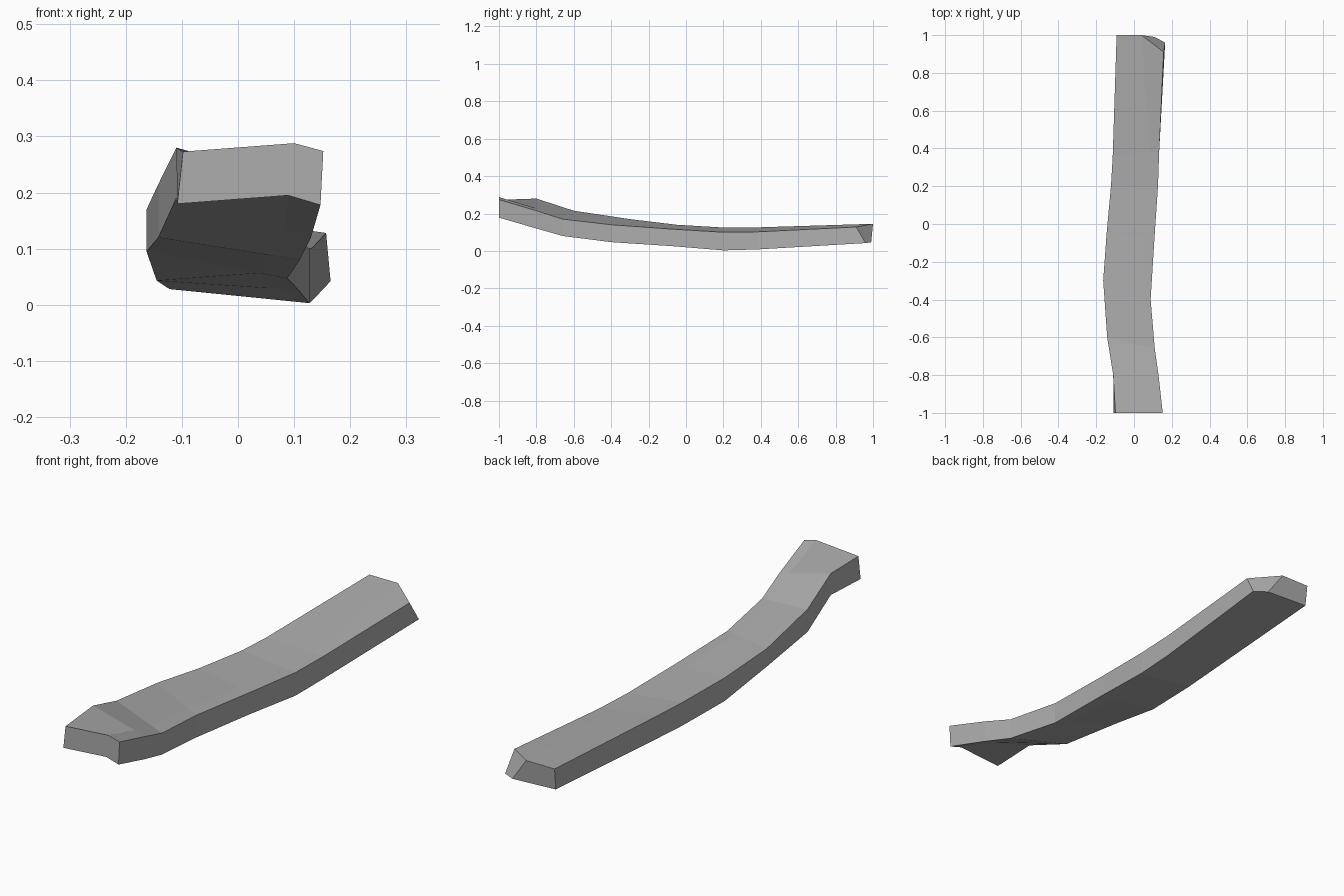
import bpy, bmesh
from mathutils import Vector

cube = bpy.data.objects.get("Cube")
if cube:
    bpy.data.objects.remove(cube)

grey = bpy.data.materials.new("plain grey")
grey.use_nodes = True
colour = (0.42, 0.42, 0.42, 1)
grey.diffuse_color = colour
grey.node_tree.nodes["Principled BSDF"].inputs["Base Color"].default_value = colour

# Long edges of the plank: x, y, top height, bottom height
left_edge = [(-.11, -.80, .28, .19), (-.142, -.60, .215, .12), (-.163, -.30, .17, .095),
             (-.145, -.05, .14, .043), (-.122, .20, .125, .028), (-.113, .35, .125, .03)]
right_edge = [(.13, -.80, .215, .12), (.11, -.66, .17, .08), (.088, -.40, .14, .047),
              (.108, -.08, .117, .026), (.127, .20, .10, .003), (.133, .38, .102, .008)]

bm = bmesh.new()


def ring(points):
    return [bm.verts.new(p) for p in points]


def section(a, b):
    """Six-point section: left, inner and right corners, top then bottom."""
    tl, bl = Vector((a[0], a[1], a[2])), Vector((a[0], a[1], a[3]))
    tr, br = Vector((b[0], b[1], b[2])), Vector((b[0], b[1], b[3]))
    return ring([tl, tl.lerp(tr, .8), tr, br, bl.lerp(br, .8), bl])


# Raised front end, bent body, and back end with one cut corner
rings = [ring([(-.098, -1, .273), (.10, -1, .288), (.152, -1, .274),
               (.147, -1, .178), (.09, -1, .195), (-.108, -1, .18)])]
rings += [section(a, b) for a, b in zip(left_edge, right_edge)]
rings.append(ring([(-.092, 1, .145), (.04, 1, .145), (.157, .91, .128),
                   (.165, .96, .042), (.11, .99, .046), (-.09, .99, .055)]))

for r, s in zip(rings, rings[1:]):
    for i in range(6):
        j = (i + 1) % 6
        bm.faces.new((r[i], r[j], s[j], s[i]))

# End faces, split at the inner corners
for r in (rings[0], rings[-1]):
    bm.faces.new((r[0], r[1], r[4], r[5]))
    bm.faces.new((r[1], r[2], r[3], r[4]))

bmesh.ops.recalc_face_normals(bm, faces=bm.faces)
mesh = bpy.data.meshes.new("bent_plank")
bm.to_mesh(mesh)
bm.free()
mesh.materials.append(grey)
plank = bpy.data.objects.new("bent_plank", mesh)
bpy.context.collection.objects.link(plank)
